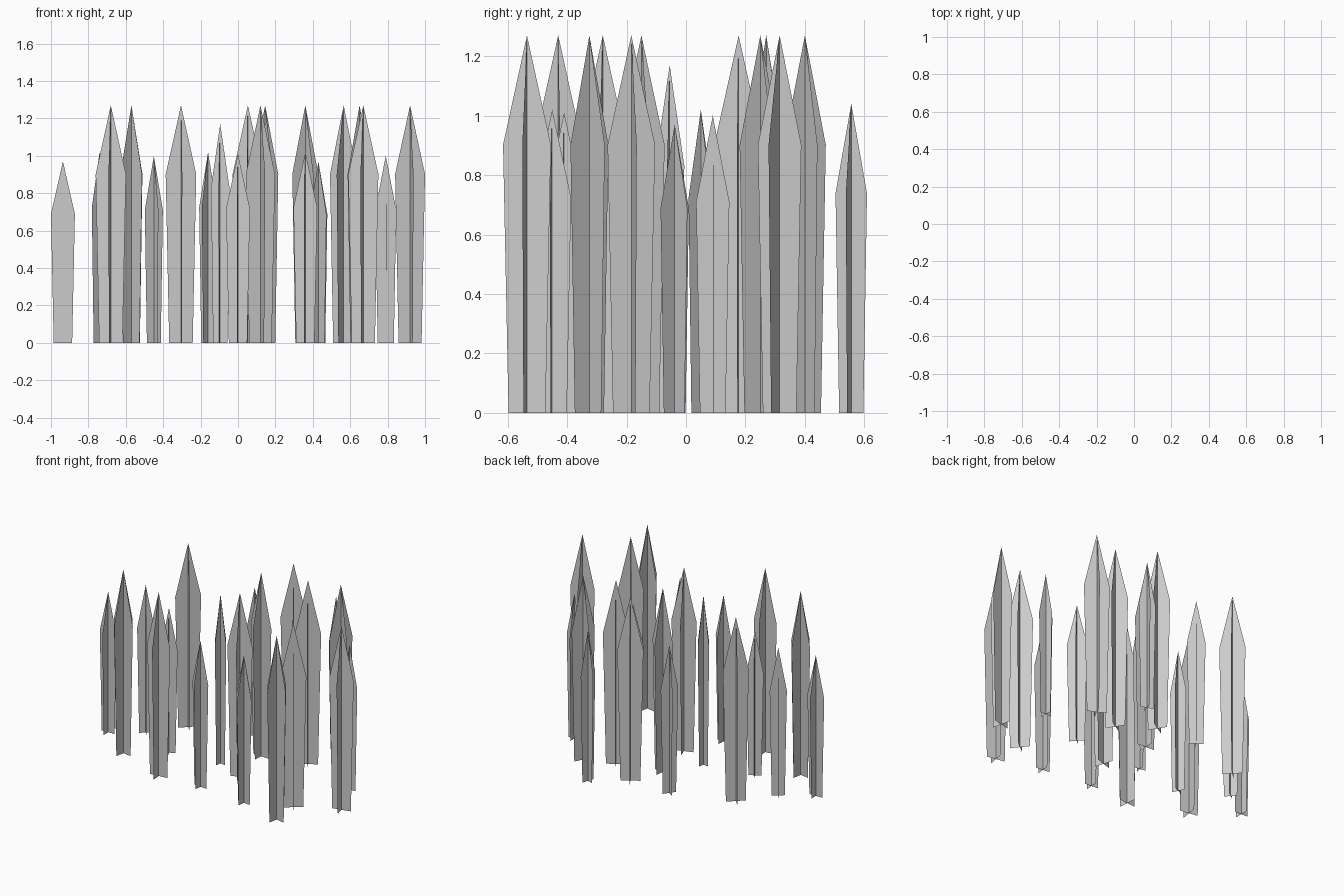
import bpy
import math

# each tuft: x, y, height, half width, turn in degrees
TUFTS = [
    (-0.68, -0.28, 1.27, 0.082, -9), (-0.305, -0.43, 1.27, 0.082, 5),
    (-0.57, 0.27, 1.27, 0.082, 44), (0.12, -0.15, 1.27, 0.082, 18),
    (0.053, 0.177, 1.27, 0.082, -4), (0.67, -0.535, 1.27, 0.082, -11),
    (0.65, -0.325, 1.27, 0.082, 39), (0.145, 0.40, 1.27, 0.082, 31),
    (0.36, 0.25, 1.27, 0.082, 32), (0.565, 0.315, 1.27, 0.082, -27),
    (0.92, -0.184, 1.27, 0.082, 13), (-0.095, -0.055, 1.17, 0.05, -10),
    (-0.936, -0.08, 0.97, 0.064, 0), (-0.74, 0.05, 1.02, 0.054, 40),
    (-0.45, -0.11, 1.0, 0.054, 27), (0.0, -0.41, 1.01, 0.064, -5),
    (0.36, -0.45, 1.02, 0.064, -7), (-0.16, 0.41, 1.02, 0.058, -35),
    (0.36, 0.556, 1.04, 0.056, -19), (0.43, -0.038, 0.97, 0.064, 42),
    (0.79, 0.09, 1.0, 0.056, 3),
]

# blade outline: sideways share of half width, share of height
BLADE = [(-0.77, 0), (0.77, 0), (1, 0.71), (0, 1), (-1, 0.71)]


def tuft(index, x, y, height, half, turn):
    # two flat pointed blades crossing at a right angle
    verts, faces = [], []
    for angle in (turn, turn + 90):
        c, s = math.cos(math.radians(angle)), math.sin(math.radians(angle))
        start = len(verts)
        verts += [(u * half * c, u * half * s, v * height) for u, v in BLADE]
        faces.append(range(start, start + len(BLADE)))
    mesh = bpy.data.meshes.new("grass_tuft")
    mesh.from_pydata(verts, [], [list(f) for f in faces])
    obj = bpy.data.objects.new(f"grass_tuft_{index:02d}", mesh)
    obj.location = (x, y, 0)
    bpy.context.collection.objects.link(obj)


for i, t in enumerate(TUFTS, 1):
    tuft(i, *t)
